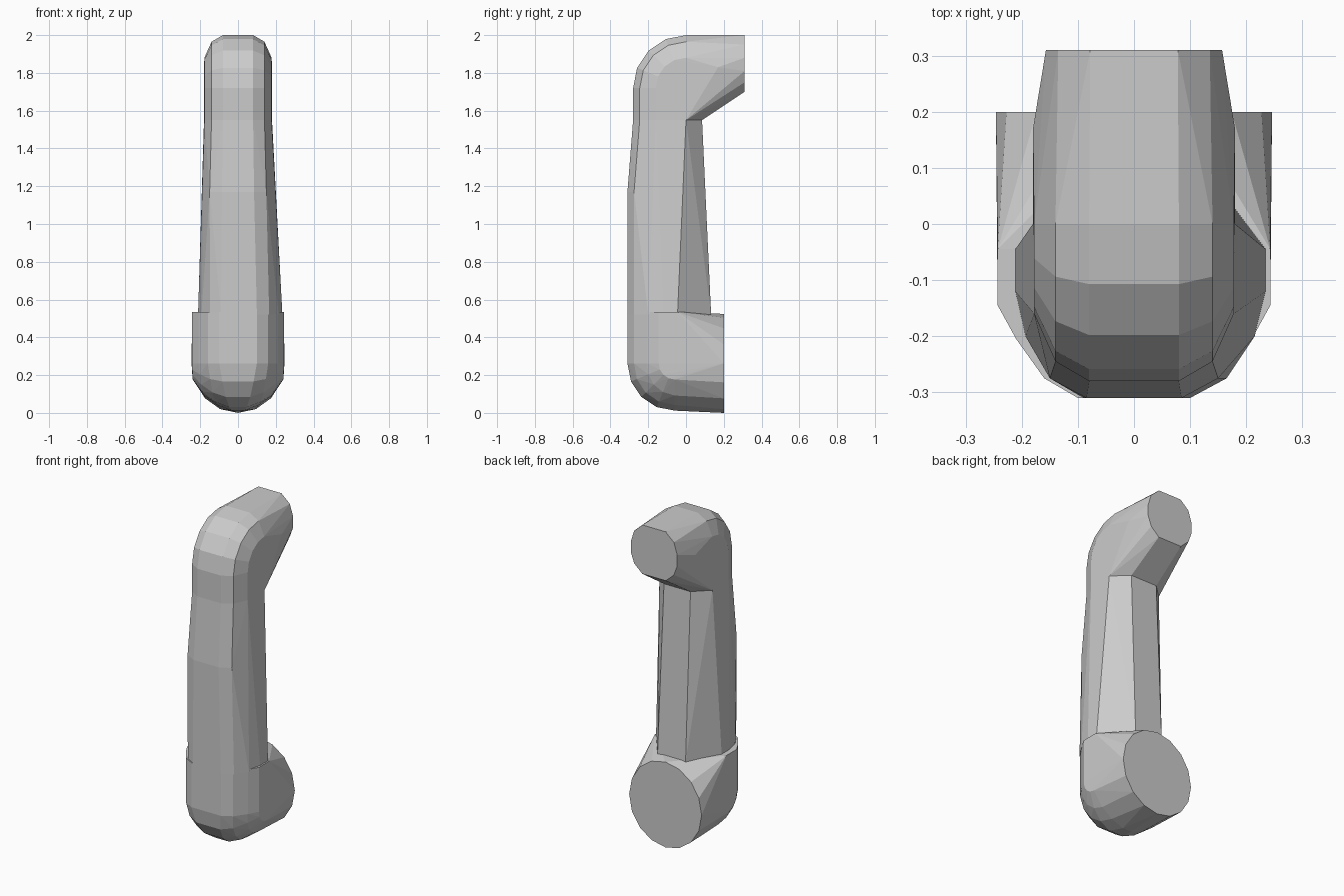
import bpy, bmesh
from math import sin, cos, pi, radians

if "Cube" in bpy.data.objects:
    bpy.data.objects.remove(bpy.data.objects["Cube"])


def hull_part(name, points):
    """Flat-shaded convex solid wrapped round a set of section points."""
    bm = bmesh.new()
    for p in points:
        bm.verts.new(p)
    bmesh.ops.remove_doubles(bm, verts=bm.verts[:], dist=0.001)
    bmesh.ops.convex_hull(bm, input=bm.verts[:])
    loose = [v for v in bm.verts if not v.link_faces]
    bmesh.ops.delete(bm, geom=loose, context='VERTS')
    bmesh.ops.dissolve_limit(bm, angle_limit=radians(1), verts=bm.verts[:], edges=bm.edges[:])
    bmesh.ops.recalc_face_normals(bm, faces=bm.faces[:])
    mesh = bpy.data.meshes.new(name)
    bm.to_mesh(mesh)
    bm.free()
    obj = bpy.data.objects.new(name, mesh)
    bpy.context.collection.objects.link(obj)
    return obj


def both(points):
    """Mirror points across x = 0."""
    return [(s * x, y, z) for x, y, z in points for s in (1, -1)]


def elbow(upright, level, cy, cz, sign, steps=5):
    """Sweep an outer half section (x, radius) through a quarter turn."""
    pts = []
    for i in range(steps):
        t = i / (steps - 1)
        a = t * pi / 2
        for (xa, ra), (xb, rb) in zip(upright, level):
            x, r = xa + (xb - xa) * t, ra + (rb - ra) * t
            pts.append((x, cy - r * cos(a), cz + sign * r * sin(a)))
    return pts


# Upper arm: rounded elbow, sloped underside, eight-sided-style end face
sec = [(0.08, 0.28), (0.14, 0.245), (0.178, 0.16)]
arm = elbow(sec, sec, 0.0, 1.72, 1)
arm += [(x, -r, 1.55) for x, r in sec]
arm += [(0.18, 0.0, 1.55), (0.09, 0.085, 1.55), (0.18, 0.17, 1.83)]
arm += [(x, 0.31, z) for x, z in
        ((0.08, 1.70), (0.135, 1.75), (0.157, 1.81), (0.157, 1.88), (0.135, 1.95), (0.078, 2.0))]
hull_part("upper_arm", both(arm))

# Grip: tapered shaft, a little fuller on the right
grip = [(x, -r, 1.55) for x, r in sec]
grip += [(0.18, 0.0, 1.55), (0.09, 0.085, 1.55)]
grip += [(0.085, -0.31, 1.17), (0.15, -0.275, 1.17)]
low = [(0.1, -0.31), (0.165, -0.275), (0.215, -0.2), (0.235, -0.12), (0.235, -0.045), (0.1, 0.133)]
grip += [(x, y, 0.52) for x, y in low]
grip = [(x if x > 0 else x * (0.9 if z < 1 else 1), y, z) for x, y, z in both(grip)]
hull_part("grip", grip)

# Foot: fuller rounded elbow ending in a round back face
upright = [(0.1, 0.25), (0.16, 0.215), (0.21, 0.145), (0.243, 0.085)]
level = [(0.03, 0.25), (0.11, 0.22), (0.18, 0.17), (0.24, 0.085)]
foot = elbow(upright, level, -0.06, 0.262, -1)
foot += [(x, -0.06 - r, 0.535) for x, r in upright]
foot += [(0.243, -0.045, 0.535)]
foot = both(foot)
foot += [(0.246 * sin(2 * pi * i / 16), 0.2, 0.262 - 0.262 * cos(2 * pi * i / 16)) for i in range(16)]
hull_part("foot", foot)
